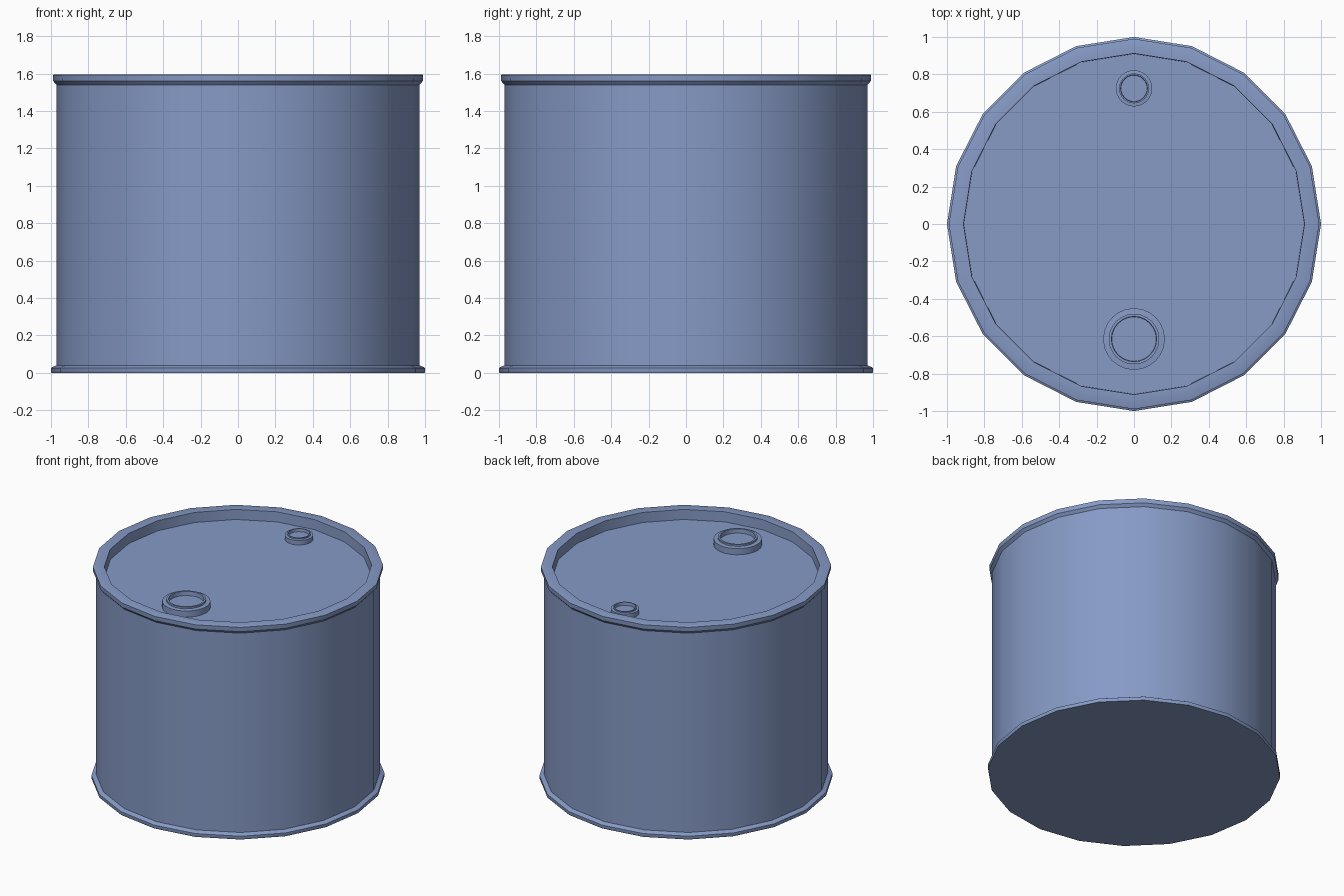
import bpy, bmesh, math

if "Cube" in bpy.data.objects:
    bpy.data.objects.remove(bpy.data.objects["Cube"])

# blue painted steel
paint = bpy.data.materials.new("blue_paint")
paint.diffuse_color = (0.24, 0.325, 0.565, 1)
paint.use_nodes = True
paint.node_tree.nodes["Principled BSDF"].inputs["Base Color"].default_value = paint.diffuse_color


def lathe(name, profile, sides, loc=(0, 0, 0)):
    """Revolve an (r, z) profile about z; r = 0 ends become caps."""
    bm = bmesh.new()
    rings = []
    for r, z in profile:
        if r == 0:
            rings.append(None)
            continue
        rings.append([bm.verts.new((r * math.cos(2 * math.pi * i / sides),
                                    r * math.sin(2 * math.pi * i / sides), z))
                      for i in range(sides)])
    for a, b in zip(rings, rings[1:]):
        if a is None:
            bm.faces.new(b[::-1])
        elif b is None:
            bm.faces.new(a)
        else:
            for i in range(sides):
                j = (i + 1) % sides
                bm.faces.new((a[i], a[j], b[j], b[i]))
    bmesh.ops.recalc_face_normals(bm, faces=bm.faces)
    mesh = bpy.data.meshes.new(name)
    bm.to_mesh(mesh)
    bm.free()
    mesh.materials.append(paint)
    ob = bpy.data.objects.new(name, mesh)
    ob.location = loc
    bpy.context.collection.objects.link(ob)
    bpy.ops.object.select_all(action='DESELECT')
    ob.select_set(True)
    bpy.context.view_layer.objects.active = ob
    bpy.ops.object.shade_smooth_by_angle(angle=math.radians(30))
    return ob


LID = 1.52

# drum: closed base, foot rim, wall, top rim and recessed lid
lathe("drum_body", [
    (0, 0), (0.998, 0), (1.0, 0.004), (1.0, 0.026), (0.99, 0.032), (0.97, 0.04),
    (0.97, 1.54), (0.988, 1.56), (0.99, 1.593),
    (0.985, 1.595), (0.912, 1.595), (0.91, LID), (0, LID)], 20)


# bungs: wide collar, slightly raised lip and shallow recess
def bung(name, y, r_base, r_lip, r_hole, h):
    lathe(name, [
        (0, -0.005), (r_base, -0.005), (r_base, h * 0.75), (r_lip, h * 0.8),
        (r_lip, h), (r_hole + 0.002, h), (r_hole, h * 0.5), (0, h * 0.5)],
        24, (0, y, LID))


bung("large_bung", -0.615, 0.165, 0.135, 0.119, 0.062)
bung("small_bung", 0.725, 0.097, 0.08, 0.07, 0.045)
